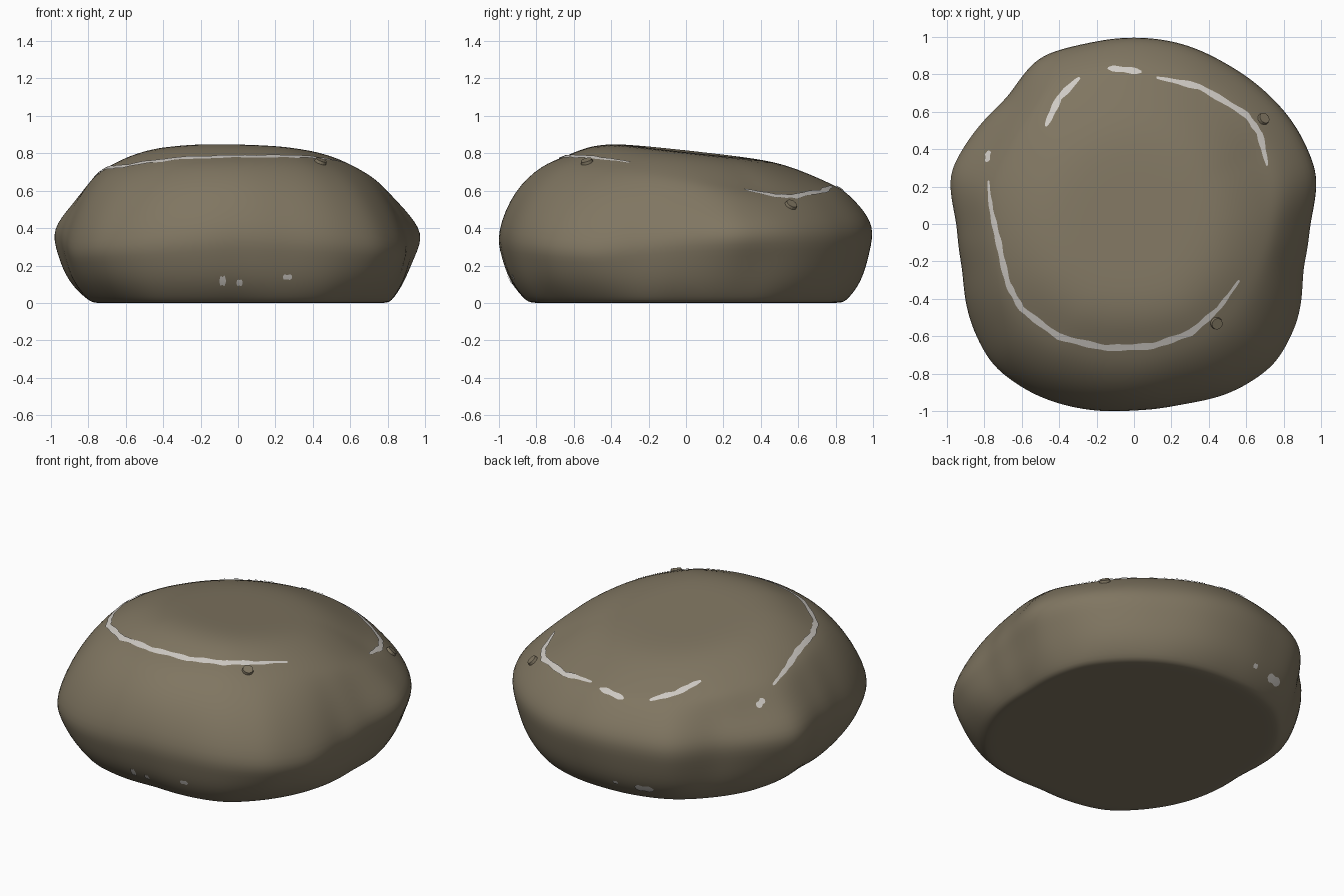
import bpy, bmesh, math
from math import sin, cos, radians
from mathutils import Vector
from mathutils.bvhtree import BVHTree

if "Cube" in bpy.data.objects:
    bpy.data.objects.remove(bpy.data.objects["Cube"], do_unlink=True)


def material(name, rgb):
    m = bpy.data.materials.new(name)
    m.use_nodes = True
    m.diffuse_color = (*rgb, 1)
    bsdf = next(n for n in m.node_tree.nodes if n.type == "BSDF_PRINCIPLED")
    bsdf.inputs["Base Color"].default_value = (*rgb, 1)
    return m


stone = material("brown stone", (0.215, 0.18, 0.12))
chalk = material("pale vein", (0.62, 0.59, 0.55))


def make_object(name, bm, mat):
    mesh = bpy.data.meshes.new(name)
    bm.to_mesh(mesh)
    bm.free()
    obj = bpy.data.objects.new(name, mesh)
    bpy.context.collection.objects.link(obj)
    mesh.materials.append(mat)
    mesh.polygons.foreach_set("use_smooth", [True] * len(mesh.polygons))
    return obj


def around(values, turn):
    """Read an evenly spaced closed list at a fraction of a full turn."""
    n = len(values)
    t = turn * n
    i = int(t)
    return values[i % n] + (values[(i + 1) % n] - values[i % n]) * (t - i)


# Radii and heights of the boulder, counter-clockwise from +x
waist_r = [.945, 1.03, 1.02, 1.0, .99, 1.0, 1.0, 1.0, 1.03, .955, .99, 1.03,
           .95, .95, 1.02, 1.075, 1.06, 1.03, 1.0, 1.0, 1.045, 1.07, 1.02, .935]
waist_z = [.36, .38, .38, .41, .4, .4, .39, .3, .33, .38, .35, .3]
base_r = [.81, .87, .87, .85, .87, .84, .78, .85, .91, .84, .91, .86]
rim_r = [.72, .76, .79, .79, .80, .77, .74, .74, .70, .65, .65, .66]
rim_z = [.67, .60, .60, .63, .64, .66, .70, .73, .77, .78, .78, .74]
bulge = [.01, .02, .02, .02, .02, -.02, .0, .05, .07, .09, .07, .05]


def top_height(x, y):
    return .81 - .11 * y - .02 * x


def boulder_rings(turn):
    """Radius and height of each ring at one direction, bottom to top."""
    a = turn * math.tau
    w, wz = around(waist_r, turn), around(waist_z, turn)
    b, r, rz = (around(v, turn) for v in (base_r, rim_r, rim_z))
    out = around(bulge, turn)
    # chipped facet low on the +x side
    chip = .05 * max(0, 1 - abs(a - radians(18)) / radians(22))
    yield b * .5, 0
    yield b * .96, 0
    yield b, 0
    yield b + (w - b) * .62 - chip, .11
    yield b + (w - b) * .9 - chip * .7, .11 + (wz - .11) * .55
    yield w + .012, wz
    yield r + (w - r) * .62 + out * .6, wz + (rz - wz) * .46 + out * .5
    yield r + (w - r) * .25 + out * .3, wz + (rz - wz) * .84 + out * .3
    yield r, rz
    for f in (.82, .6, .3):
        k = r * f
        z = top_height(k * cos(a), k * sin(a))
        yield k, z if f < .8 else (z + rz) / 2 + .01


# Boulder body
SEG = 48
bm = bmesh.new()
columns = []
for s in range(SEG):
    a = s / SEG * math.tau
    columns.append([bm.verts.new((r * cos(a), r * sin(a), z)) for r, z in boulder_rings(s / SEG)])
bottom = bm.verts.new((0, 0, 0))
crown = bm.verts.new((0, 0, top_height(0, 0)))
for s, col in enumerate(columns):
    nxt = columns[(s + 1) % SEG]
    for i in range(len(col) - 1):
        bm.faces.new((col[i], nxt[i], nxt[i + 1], col[i + 1]))
    bm.faces.new((bottom, nxt[0], col[0]))
    bm.faces.new((crown, col[-1], nxt[-1]))
bmesh.ops.recalc_face_normals(bm, faces=bm.faces)
boulder = make_object("boulder", bm, stone)
sub = boulder.modifiers.new("rounding", "SUBSURF")
sub.levels = sub.render_levels = 2

bpy.context.view_layer.update()
surface = BVHTree.FromObject(boulder, bpy.context.evaluated_depsgraph_get())


def from_above(x, y):
    return surface.ray_cast(Vector((x, y, 3)), Vector((0, 0, -1)))[0]


def from_side(degrees, z):
    d = Vector((cos(radians(degrees)), sin(radians(degrees)), 0))
    return surface.ray_cast(d * 3 + Vector((0, 0, z)), -d)[0]


def vein(name, points, half_width, steps=8):
    """Thin pale strip that follows the stone surface."""
    path = [a.lerp(b, i / steps) for a, b in zip(points, points[1:]) for i in range(steps)]
    path.append(points[-1])
    bm = bmesh.new()
    rows = []
    for i, p in enumerate(path):
        t = i / (len(path) - 1)
        on, normal, _, _ = surface.find_nearest(p)
        along = path[min(i + 1, len(path) - 1)] - path[max(i - 1, 0)]
        side = normal.cross(along).normalized()
        w = half_width * min(1, .35 + 4 * min(t, 1 - t)) * (1 + .15 * sin(i * 1.3))
        row = []
        for k in (-1, -.33, .33, 1):
            q, n, _, _ = surface.find_nearest(on + side * w * k)
            row.append(bm.verts.new(q + n * .005))
        rows.append(row)
    for r0, r1 in zip(rows, rows[1:]):
        for k in range(3):
            bm.faces.new((r0[k], r1[k], r1[k + 1], r0[k + 1]))
    for f in bm.faces:
        f.normal_update()
        if f.normal.dot(f.calc_center_median() - Vector((0, 0, .3))) < 0:
            f.normal_flip()
    make_object(name, bm, chalk)


# Broken ring of veins around the crown
crown_veins = {
    "front_vein": [(.56, -.3), (.45, -.45), (.3, -.58), (.1, -.65), (-.15, -.66), (-.4, -.6),
                   (-.6, -.45), (-.67, -.32), (-.72, -.1), (-.76, .08), (-.775, .23)],
    "side_vein": [(-.78, .33), (-.775, .39)],
    "back_right_vein": [(-.47, .52), (-.4, .67), (-.29, .78)],
    "back_vein": [(-.14, .83), (.04, .81)],
    "back_left_vein": [(.12, .78), (.35, .73), (.6, .58), (.67, .48), (.71, .31)],
}
for name, pts in crown_veins.items():
    vein(name, [from_above(*p) for p in pts], .018)

# Small pale flecks near the ground
for i, (deg, z, span, half) in enumerate([(265, .12, 2, .028), (270.5, .11, 2, .018), (286, .14, 3, .014),
                                          (110, .1, 7, .025), (99, .11, 2, .014)]):
    vein(f"low_fleck_{i + 1}", [from_side(deg - span / 2, z), from_side(deg + span / 2, z)], half)

# Shallow round knobs on the shoulder
for name, x, y in (("front_knob", .44, -.53), ("back_knob", .69, .56)):
    p, n, _, _ = surface.find_nearest(from_above(x, y))
    bm = bmesh.new()
    bmesh.ops.create_cone(bm, cap_ends=True, segments=16, radius1=.036, radius2=.03, depth=.03)
    knob = make_object(name, bm, stone)
    for f in knob.data.polygons:
        f.use_smooth = False
    knob.location = p
    knob.rotation_euler = n.to_track_quat("Z", "Y").to_euler()
